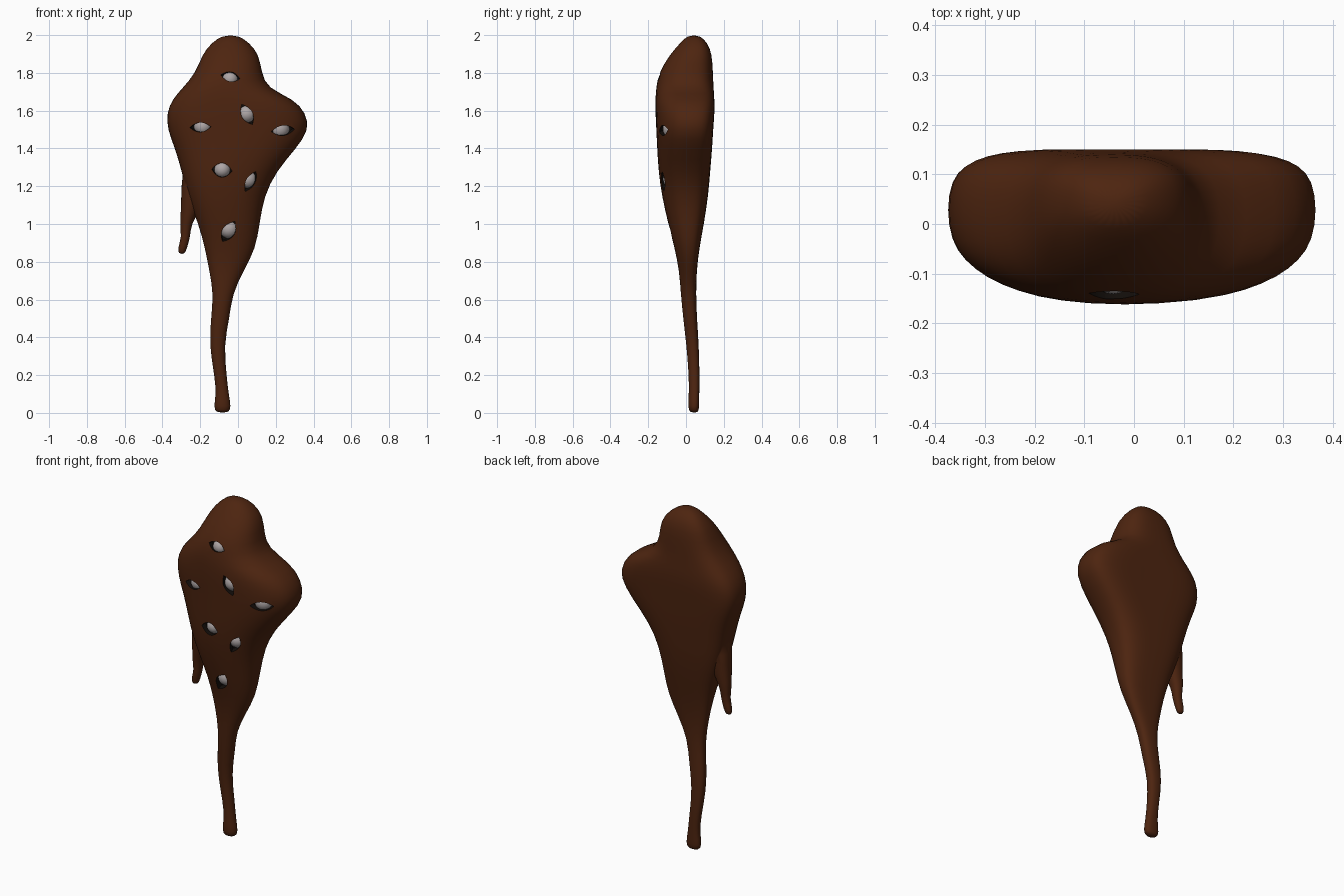
import bpy, bmesh, math
from mathutils import Vector
from mathutils.bvhtree import BVHTree

if "Cube" in bpy.data.objects:
    bpy.data.objects.remove(bpy.data.objects["Cube"])


def material(name, rgb):
    m = bpy.data.materials.new(name)
    m.diffuse_color = (*rgb, 1)
    m.use_nodes = True
    m.node_tree.nodes["Principled BSDF"].inputs["Base Color"].default_value = m.diffuse_color
    return m


BROWN = material("mud brown", (0.075, 0.018, 0.005))
BLACK = material("socket black", (0.006, 0.004, 0.003))
GREY = material("eye grey", (0.42, 0.38, 0.38))


def make_object(name, bm, mats):
    bmesh.ops.recalc_face_normals(bm, faces=bm.faces)
    me = bpy.data.meshes.new(name)
    bm.to_mesh(me)
    bm.free()
    for m in mats:
        me.materials.append(m)
    ob = bpy.data.objects.new(name, me)
    bpy.context.collection.objects.link(ob)
    return ob


def apply_modifier(ob, kind, **props):
    mod = ob.modifiers.new(kind, kind)
    for k, v in props.items():
        setattr(mod, k, v)
    bpy.ops.object.select_all(action='DESELECT')
    bpy.context.view_layer.objects.active = ob
    ob.select_set(True)
    bpy.ops.object.modifier_apply(modifier=mod.name)


def loft(name, sections, n):
    """Rounded-box rings, each (z, left, right, front, back), bent back at the sides."""
    bm = bmesh.new()
    rings = []
    for z, xl, xr, yf, yb in sections:
        cx, hw, cy, hd = (xl + xr) / 2, (xr - xl) / 2, (yf + yb) / 2, (yb - yf) / 2
        p = 2.1 + 0.8 * min(1, hw / 0.35)
        ring = []
        for i in range(n):
            a = 2 * math.pi * i / n
            c, s = math.cos(a), math.sin(a)
            u = math.copysign(abs(c) ** (2 / p), c)
            v = math.copysign(abs(s) ** (2 / p), s)
            ring.append(bm.verts.new((cx + hw * u, cy + hd * v + 0.1 * hw * u * u, z)))
        rings.append(ring)
    for a, b in zip(rings, rings[1:]):
        for i in range(n):
            j = (i + 1) % n
            bm.faces.new((a[i], a[j], b[j], b[i]))
    bm.faces.new(rings[0])
    bm.faces.new(rings[-1])
    ob = make_object(name, bm, [BROWN, BLACK])
    apply_modifier(ob, 'SUBSURF', levels=1)
    return ob


# Main body: thin stalk, swollen torso with side lobe, domed head
body = loft("body", [
    (0.00, -0.115, -0.05, 0.02, 0.065),
    (0.03, -0.13, -0.035, 0.01, 0.07),
    (0.10, -0.115, -0.05, 0.015, 0.07),
    (0.20, -0.125, -0.06, 0.015, 0.072),
    (0.36, -0.153, -0.075, 0.002, 0.068),
    (0.50, -0.143, -0.045, -0.015, 0.058),
    (0.63, -0.13, -0.03, -0.028, 0.053),
    (0.75, -0.152, 0.03, -0.036, 0.056),
    (0.87, -0.175, 0.095, -0.06, 0.07),
    (1.00, -0.21, 0.115, -0.095, 0.095),
    (1.15, -0.27, 0.14, -0.13, 0.118),
    (1.28, -0.30, 0.205, -0.148, 0.128),
    (1.40, -0.335, 0.31, -0.155, 0.138),
    (1.50, -0.377, 0.382, -0.16, 0.142),
    (1.59, -0.38, 0.36, -0.165, 0.15),
    (1.66, -0.35, 0.30, -0.165, 0.15),
    (1.72, -0.295, 0.155, -0.16, 0.146),
    (1.80, -0.225, 0.127, -0.147, 0.143),
    (1.90, -0.19, 0.112, -0.085, 0.138),
    (1.96, -0.14, 0.06, -0.03, 0.115),
    (2.00, -0.08, 0.00, 0.01, 0.07),
], 24)

# Hanging drip on the left, merged into the body
drip = loft("drip", [
    (0.84, -0.312, -0.282, 0.015, 0.04),
    (0.87, -0.322, -0.27, 0.005, 0.05),
    (0.93, -0.298, -0.252, 0.0, 0.05),
    (1.00, -0.31, -0.247, -0.01, 0.06),
    (1.07, -0.303, -0.20, -0.03, 0.07),
    (1.20, -0.303, -0.18, -0.05, 0.08),
    (1.32, -0.29, -0.18, -0.05, 0.08),
], 12)
apply_modifier(body, 'BOOLEAN', operation='UNION', object=drip, solver='EXACT')
bpy.data.objects.remove(drip)

# Eyes: x, z, half length, half height, tilt in degrees
EYES = [
    (-0.04, 1.78, 0.052, 0.027, -12), (0.048, 1.58, 0.06, 0.03, -62),
    (-0.20, 1.512, 0.058, 0.025, 3), (0.24, 1.495, 0.066, 0.027, 2),
    (-0.085, 1.285, 0.054, 0.038, -5), (0.067, 1.225, 0.06, 0.026, 63),
    (-0.05, 0.96, 0.064, 0.034, 60),
]
tmp = bmesh.new()
tmp.from_mesh(body.data)
tree = BVHTree.FromBMesh(tmp)
cut, balls = bmesh.new(), bmesh.new()
for x, z, a, b, tilt in EYES:
    p, n, _, _ = tree.ray_cast(Vector((x, -1, z)), Vector((0, 1, 0)))
    if n.y > 0:
        n = -n
    r = math.radians(tilt)
    t = Vector((math.cos(r), 0, math.sin(r)))
    t = (t - n * t.dot(n)).normalized()
    s = n.cross(t)
    # almond-shaped socket cutter
    us = [-1 + i / 4 for i in range(9)]
    rim = [(u, 1 - u * u) for u in us] + [(u, u * u - 1) for u in us[-2:0:-1]]
    outer, inner = [[cut.verts.new(p + t * a * u + s * b * v + n * d) for u, v in rim]
                    for d in (0.04, -0.035)]
    cut.faces.new(outer)
    cut.faces.new(inner)
    for i in range(len(rim)):
        j = (i + 1) % len(rim)
        cut.faces.new((outer[i], outer[j], inner[j], inner[i]))
    # eyeball sitting just below the skin
    rad = 0.8 * a
    new = bmesh.ops.create_uvsphere(balls, u_segments=20, v_segments=12, radius=rad)
    bmesh.ops.translate(balls, verts=new["verts"], vec=p - n * (rad + 0.004))
tmp.free()
for f in cut.faces:
    f.material_index = 1
cutter = make_object("socket_cutter", cut, [BROWN, BLACK])
apply_modifier(body, 'BOOLEAN', operation='DIFFERENCE', object=cutter, solver='EXACT')
bpy.data.objects.remove(cutter)
eyes = make_object("eyeballs", balls, [GREY])

for ob in (body, eyes):
    bpy.ops.object.select_all(action='DESELECT')
    bpy.context.view_layer.objects.active = ob
    ob.select_set(True)
    bpy.ops.object.shade_smooth_by_angle(angle=math.radians(45))
